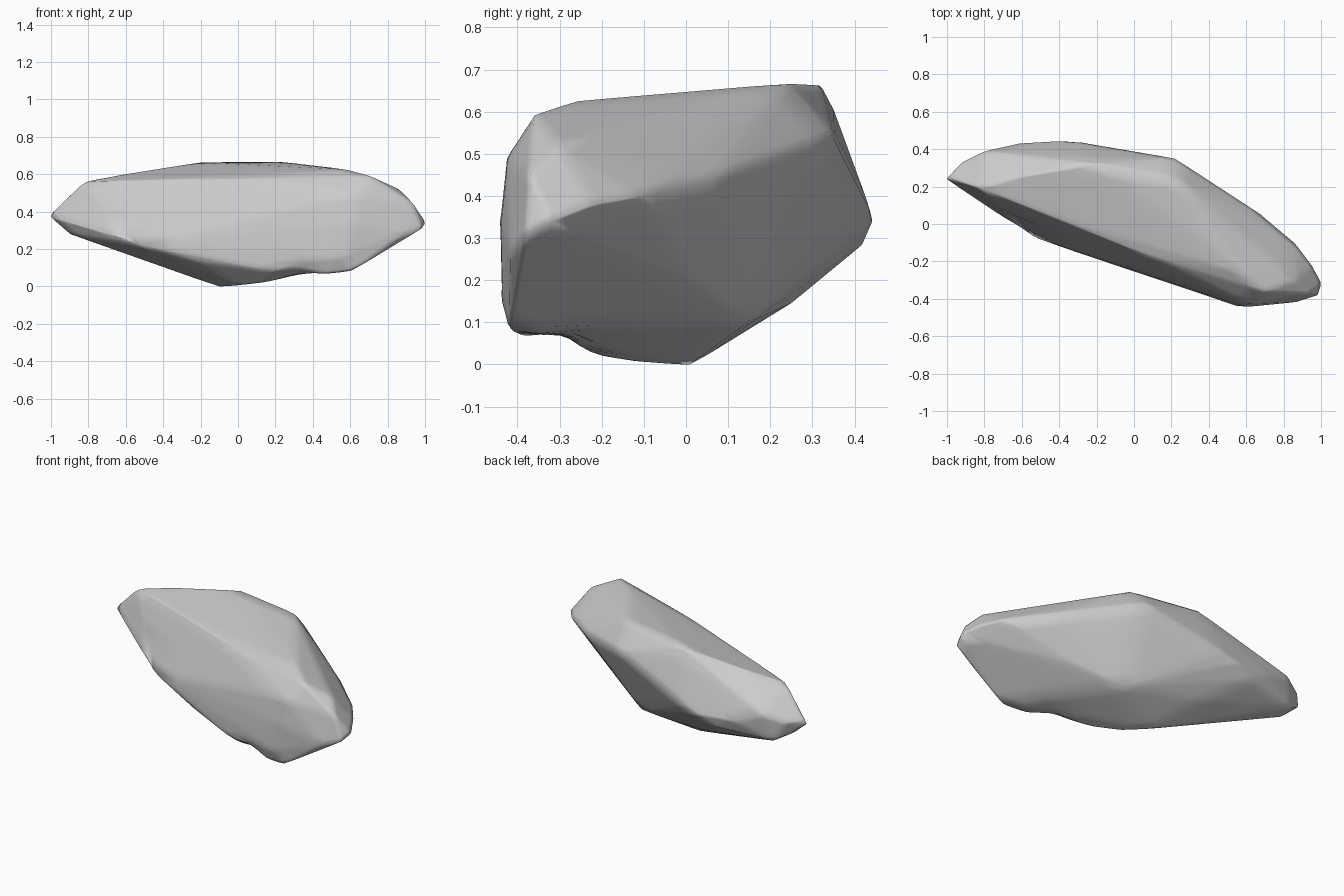
import bpy, bmesh
from math import exp
from mathutils import Vector

if "Cube" in bpy.data.objects:
    bpy.data.objects.remove(bpy.data.objects["Cube"])

# Corner points of the rock, grouped by region
roof = [(-.62, .25, .597), (-.2, .32, .664), (.22, .24, .668), (.58, -.26, .626), (-.2, .35, .607)]
front_crest = [(-.82, .19, .56), (-.3, -.01, .575), (.1, -.18, .575), (.7, -.36, .593), (.86, -.3, .52)]
back_rim = [(-.8, .39, .43), (-.62, .43, .36), (-.38, .444, .34), (-.28, .437, .37), (.22, .352, .54),
            (.68, .052, .43), (.86, -.1, .40), (.95, -.22, .38)]
ends = [(-1.003, .24, .37), (-.99, .25, .395), (-.92, .33, .39), (-.9, .22, .28),
        (1.005, -.32, .34), (.985, -.38, .31), (.93, -.37, .45), (.87, -.417, .27)]
front_rim = [(-.63, -.01, .26), (-.52, -.078, .22), (-.2, -.17, .13), (.2, -.32, .08),
             (.55, -.44, .16), (.6, -.444, .34), (.62, -.428, .49)]
base = [(-.85, .35, .265), (-.5, .42, .285), (-.28, .25, .145), (-.1, .01, -.003), (0, -.11, .006),
        (.13, -.2, .02), (.2, .15, .1), (.47, .03, .2), (.61, -.42, .083), (.47, -.385, .062)]

# Rock body wrapped around the corners
bm = bmesh.new()
for p in roof + front_crest + back_rim + ends + front_rim + base:
    bm.verts.new(p)
bmesh.ops.convex_hull(bm, input=bm.verts)
loose = [v for v in bm.verts if not v.link_faces]
bmesh.ops.delete(bm, geom=loose, context='VERTS')
bmesh.ops.recalc_face_normals(bm, faces=bm.faces)

# Finer mesh so the shallow hollows can be pressed in
bmesh.ops.subdivide_edges(bm, edges=bm.edges, cuts=5, use_grid_fill=True)
hollows = [(Vector((.33, -.32, .05)), Vector((0, .01, .027)), .12),
           (Vector((-.6, -.02, .32)), Vector((.01, .03, 0)), .06)]
for centre, push, radius in hollows:
    for v in bm.verts:
        v.co += push * exp(-((v.co - centre).length / radius) ** 2)

mesh = bpy.data.meshes.new("rock")
bm.to_mesh(mesh)
bm.free()
rock = bpy.data.objects.new("rock", mesh)
bpy.context.collection.objects.link(rock)

# Slightly worn edges and smooth shading
worn = rock.modifiers.new("worn_edges", 'SMOOTH')
worn.factor = .3
worn.iterations = 1
bpy.context.view_layer.objects.active = rock
rock.select_set(True)
bpy.ops.object.shade_smooth()
